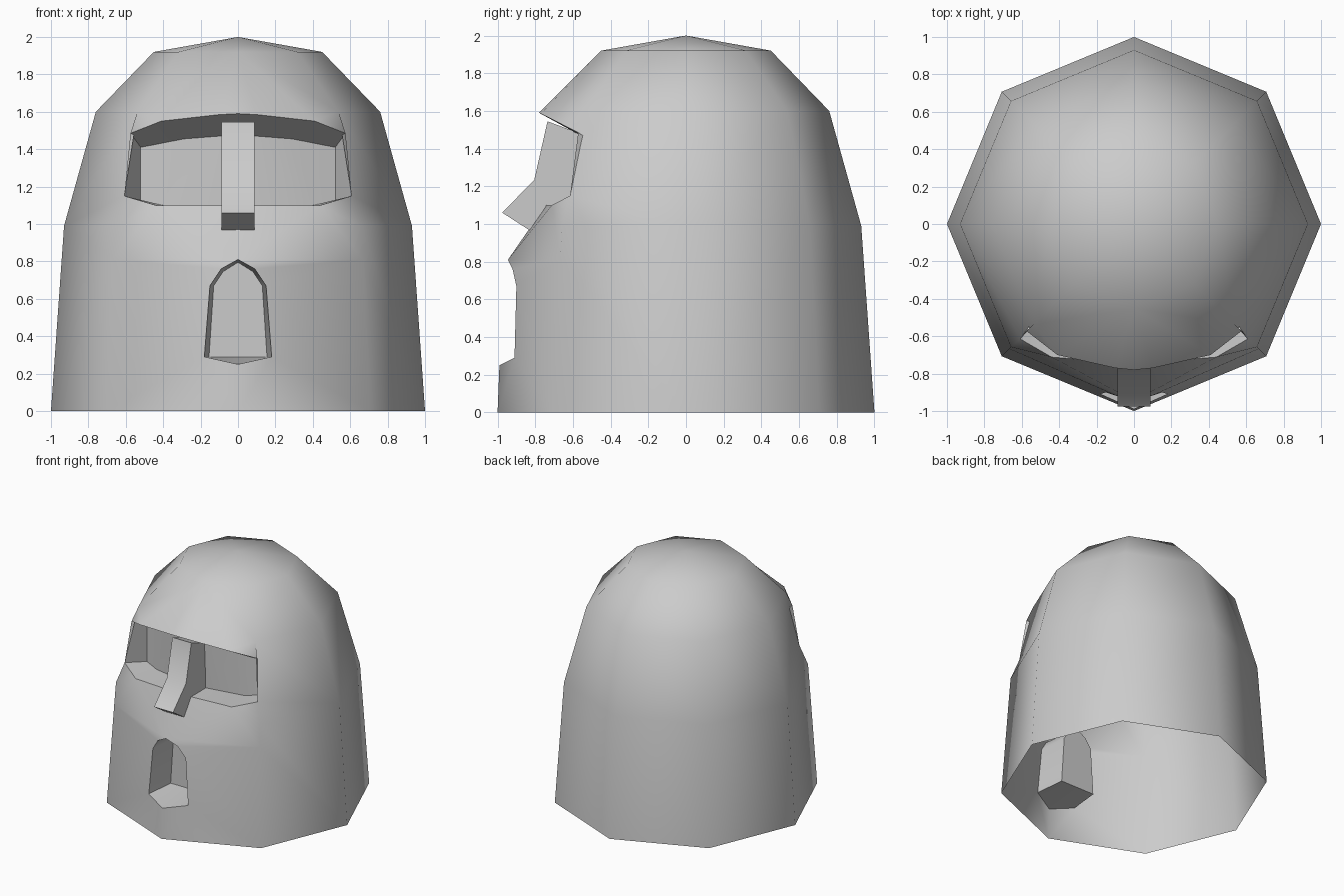
import bpy
import bmesh
from math import sin, cos, radians

default = bpy.data.objects.get("Cube")
if default:
    bpy.data.objects.remove(default)

grey = bpy.data.materials.new("plain grey")
grey.use_nodes = True
colour = (0.6, 0.6, 0.6, 1)
grey.diffuse_color = colour
grey.node_tree.nodes["Principled BSDF"].inputs["Base Color"].default_value = colour


def finish(name, bm, smooth_angle):
    """Turn a bmesh into a shaded object."""
    bmesh.ops.recalc_face_normals(bm, faces=bm.faces)
    mesh = bpy.data.meshes.new(name)
    bm.to_mesh(mesh)
    bm.free()
    obj = bpy.data.objects.new(name, mesh)
    bpy.context.collection.objects.link(obj)
    mesh.materials.append(grey)
    bpy.ops.object.select_all(action='DESELECT')
    obj.select_set(True)
    bpy.context.view_layer.objects.active = obj
    bpy.ops.object.shade_smooth_by_angle(angle=radians(smooth_angle))
    return obj


bm = bmesh.new()


def points(*coords):
    return [bm.verts.new(c) for c in coords]


def face(*verts):
    return bm.faces.new(verts)


def bridge(first, second):
    """Join two open rows of points with quads."""
    for i in range(len(first) - 1):
        face(first[i], first[i + 1], second[i + 1], second[i])


def ring(radius, z):
    """Half an octagon, from the front corner round the left to the back."""
    angles = [radians(45 * k) for k in range(5)]
    return points(*[(radius * sin(a), -radius * cos(a), z) for a in angles])


# Domed shell: half of an eight-sided profile, mirrored afterwards
base = ring(1, 0)
middle = ring(0.93, 0.99)
upper = ring(0.76, 1.6)
crown = ring(0.45, 1.92)
apex, = points((0, 0, 2))

# Openings on the front surface
mouth = points((0, -0.99, 0.25), (0.18, -0.91, 0.29), (0.15, -0.9, 0.67),
               (0.09, -0.92, 0.76), (0, -0.945, 0.81))
eye = points((0, -0.78, 1.59), (0.1, -0.77, 1.585), (0.41, -0.7, 1.55),
             (0.575, -0.572, 1.485), (0.608, -0.615, 1.15),
             (0.44, -0.712, 1.1), (0, -0.745, 1.1))
brow, brow_in, brow_out, top_corner, low_corner, lid_out, lid = eye
jaw, = points((0.667, -0.667, 0.81))

# Sides and back of the shell
for low, high in ((base, middle), (middle, upper)):
    bridge(low[2:], high[2:])
bridge(upper[1:], crown[1:])
for k in range(4):
    face(crown[k], crown[k + 1], apex)
face(base[1], base[2], middle[2], middle[1], jaw)
face(middle[1], middle[2], upper[2], upper[1], top_corner, low_corner)

# Forehead
face(crown[0], brow, brow_in, brow_out)
face(crown[0], brow_out, upper[1], crown[1])
face(brow_out, top_corner, upper[1])

# Cheeks and chin
face(base[0], base[1], mouth[1], mouth[0])
face(base[1], jaw, mouth[2], mouth[1])
face(jaw, mouth[4], mouth[3], mouth[2])
face(mouth[4], jaw, lid_out, lid)
face(jaw, middle[1], lid_out)
face(middle[1], low_corner, lid_out)

# Mouth recess
mouth_back = points(*[(x, -0.66, z) for x, z in
                      ((0, 0.29), (0.155, 0.29), (0.13, 0.67), (0.08, 0.745), (0, 0.795))])
bridge(mouth, mouth_back)
face(*mouth_back)

# Eye recess
eye_back = points((0, -0.56, 1.47), (0.1, -0.56, 1.47), (0.29, -0.52, 1.455),
                  (0.52, -0.45, 1.41), (0.52, -0.45, 1.12),
                  (0.4, -0.49, 1.1), (0, -0.56, 1.1))
bridge(eye, eye_back)
a, b, c, d, e, f, g = eye_back
face(a, b, g)
face(b, c, f, g)
face(c, d, e, f)

# Remove the unused corners behind the face
bmesh.ops.delete(bm, geom=[v for v in bm.verts if not v.link_faces], context='VERTS')
shell = finish("head_shell", bm, 50)
mirror = shell.modifiers.new("Mirror", 'MIRROR')
mirror.use_axis[0] = True
mirror.use_clip = True

# Nose: side profile pushed across the middle
bm = bmesh.new()
profile = ((-0.55, 1.475), (-0.735, 1.545), (-0.805, 1.235),
           (-0.975, 1.06), (-0.82, 0.96), (-0.74, 1.1), (-0.55, 1.1))
side = face(*points(*[(-0.087, y, z) for y, z in profile]))
grown = bmesh.ops.extrude_face_region(bm, geom=[side], use_keep_orig=True)
moved = [v for v in grown["geom"] if isinstance(v, bmesh.types.BMVert)]
bmesh.ops.translate(bm, verts=moved, vec=(0.174, 0, 0))
finish("nose", bm, 35)
